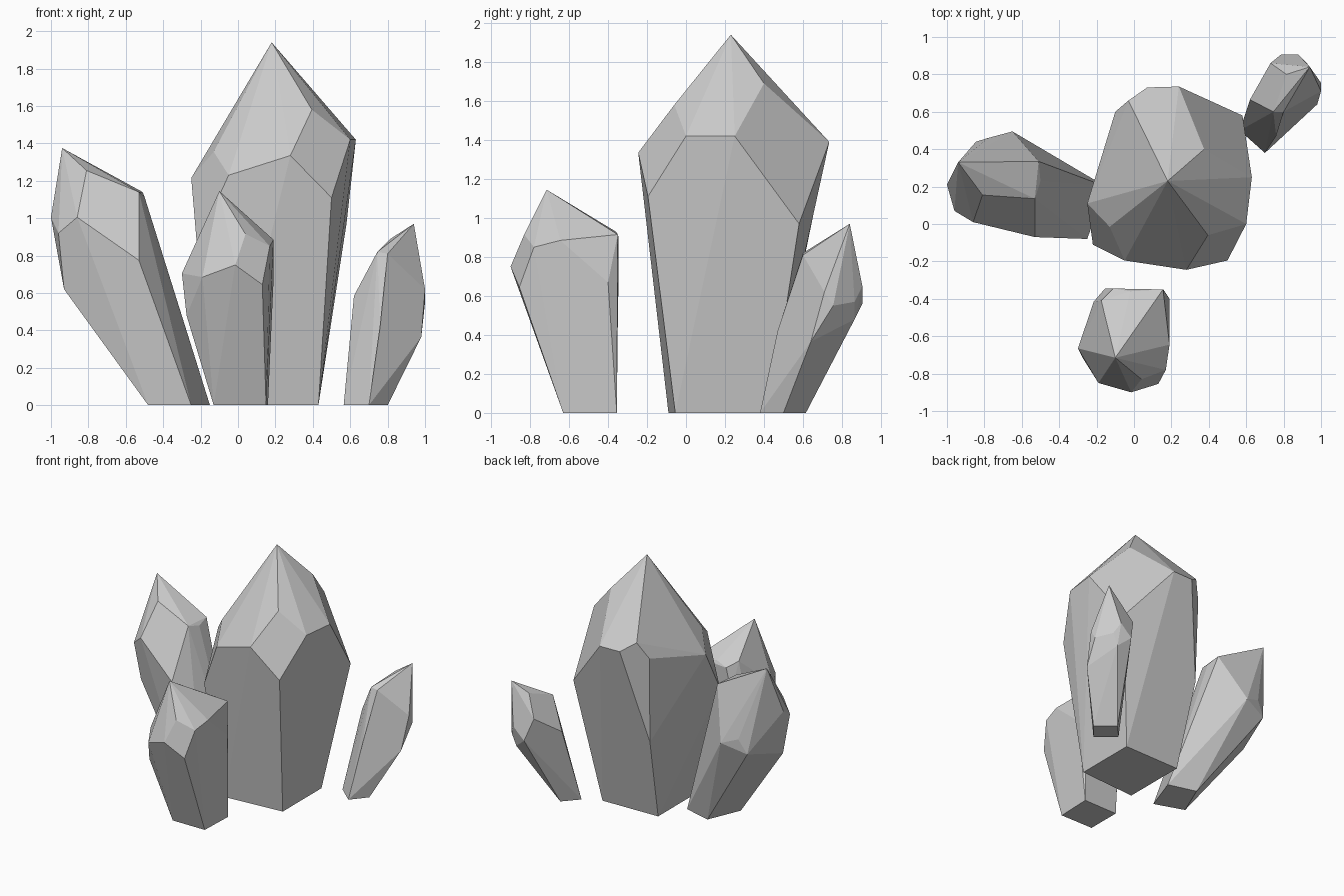
import bpy, bmesh, math


def crystal(name, base, girdle, tip):
    """Faceted crystal: flat footprint, cut corners around the body, pointed tip."""
    bm = bmesh.new()
    for x, y in base:
        bm.verts.new((x, y, 0))
    for p in girdle + [tip]:
        bm.verts.new(p)
    hull = bmesh.ops.convex_hull(bm, input=bm.verts[:])
    loose = [v for v in bm.verts if not v.link_faces]
    bmesh.ops.delete(bm, geom=loose, context='VERTS')
    # merge nearly coplanar triangles into clean facets
    bmesh.ops.dissolve_limit(bm, angle_limit=math.radians(6),
                             verts=bm.verts[:], edges=bm.edges[:])
    bmesh.ops.recalc_face_normals(bm, faces=bm.faces[:])
    mesh = bpy.data.meshes.new(name)
    bm.to_mesh(mesh)
    bm.free()
    obj = bpy.data.objects.new(name, mesh)
    bpy.context.collection.objects.link(obj)
    return obj


# Tall centre crystal
crystal("main_crystal",
        [(.43, -.055), (.43, .43), (-.05, .42), (-.05, -.09)],
        [(.375, .40, 1.69), (.395, -.06, 1.58), (-.13, -.015, 1.355),
         (.28, -.245, 1.335), (.50, -.195, 1.11), (.60, 0, 1.42),
         (.63, .25, 1.42), (.58, .58, .97), (.24, .735, 1.39),
         (.07, .73, 1.39), (-.03, .66, 1.46), (-.10, .60, 1.33),
         (-.09, .58, .66), (-.25, .11, 1.215), (-.22, -.11, .86),
         (-.05, -.195, 1.23)],
        (.18, .23, 1.94))

# Short upright crystal in front
crystal("front_crystal",
        [(-.13, -.63), (.15, -.63), (.16, -.355), (-.13, -.36)],
        [(.03, -.585, 1.04), (.04, -.83, .915), (-.015, -.90, .75),
         (-.19, -.85, .685), (-.30, -.665, .705), (-.275, -.715, .48),
         (.19, -.645, .885), (.17, -.78, .85), (.13, -.855, .645),
         (.19, -.40, .67), (.155, -.35, .915), (-.02, -.36, .93),
         (-.11, -.345, .90), (-.175, -.41, .945), (-.215, -.415, .75),
         (-.155, -.345, .72)],
        (-.10, -.715, 1.145))

# Crystal leaning left
crystal("left_crystal",
        [(-.48, 0), (-.25, -.08), (-.15, .20), (-.37, .26)],
        [(-.81, .155, 1.255), (-.53, .135, 1.14), (-.50, .23, 1.115),
         (-1, .21, 1.005), (-.96, .07, .92), (-.86, .01, 1.005),
         (-.53, -.07, .775), (-.93, .115, .62), (-.845, .44, .71),
         (-.78, .46, .82), (-.65, .495, .77), (-.51, .335, 1.14),
         (-.385, .28, .75)],
        (-.94, .33, 1.375))

# Small crystal leaning back right
crystal("right_crystal",
        [(.565, .50), (.70, .38), (.80, .50), (.67, .615)],
        [(.62, .665, .585), (.745, .60, .82), (.80, .60, .81),
         (.815, .80, .89), (.73, .86, .73), (.785, .905, .56),
         (.88, .905, .65), (.92, .865, .57), (.88, .865, .48),
         (1, .755, .55), (1, .71, .62), (.98, .64, .365),
         (.76, .47, .42)],
        (.94, .84, .97))
